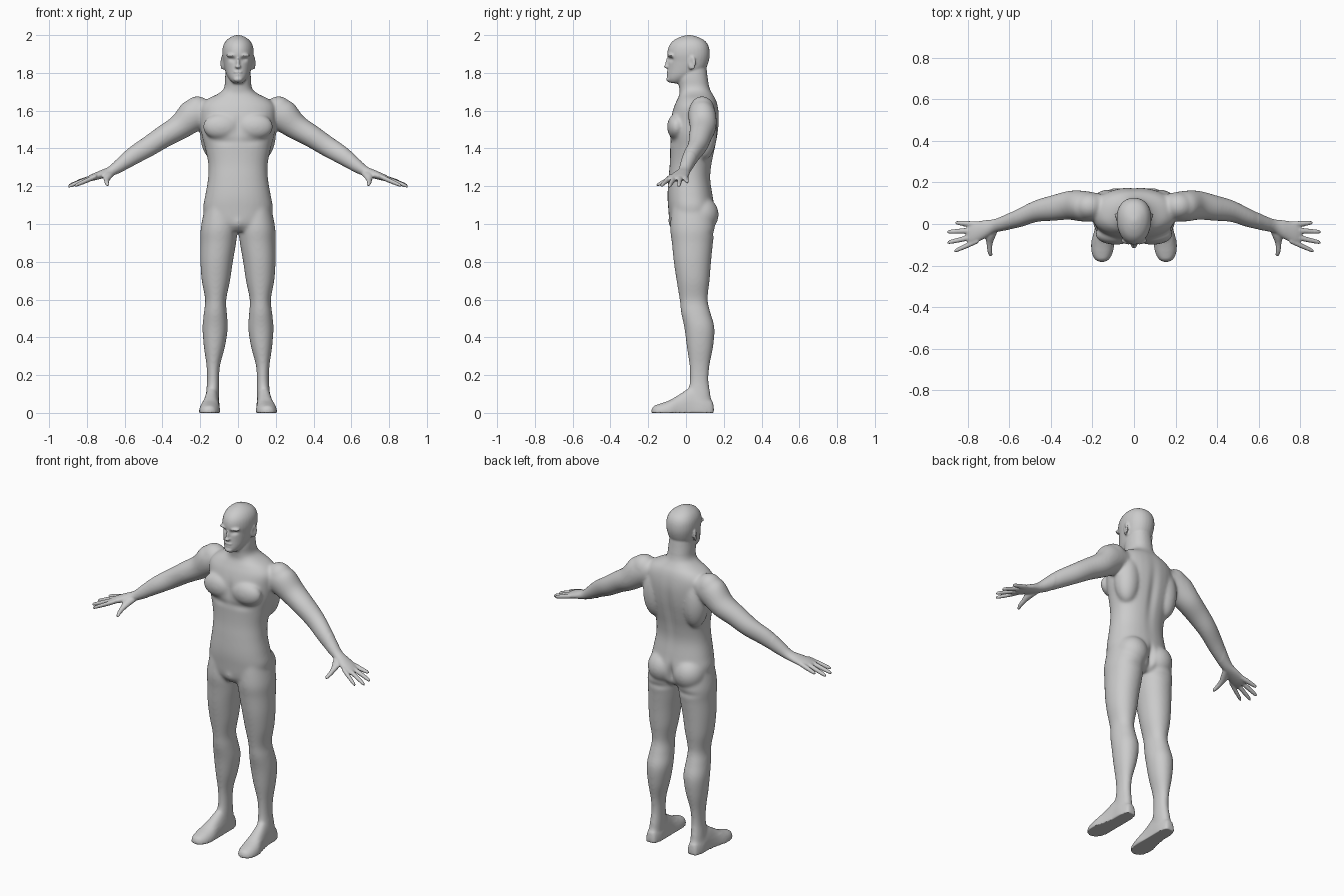
import bpy, bmesh, math
from mathutils import Vector, Matrix

X, Y, Z = Vector((1, 0, 0)), Vector((0, 1, 0)), Vector((0, 0, 1))
bm = bmesh.new()


def smooth_rows(rows, steps=5):
    """Catmull-Rom interpolation of the station rows."""
    out = []
    for i in range(len(rows) - 1):
        a, b, c, d = (rows[max(0, min(len(rows) - 1, i + k))] for k in (-1, 0, 1, 2))
        for s in range(steps):
            t = s / steps
            out.append([q + .5 * t * (r - p + t * (2 * p - 5 * q + 4 * r - w + t * (3 * (q - r) + w - p)))
                        for p, q, r, w in zip(a, b, c, d)])
    return out + [list(rows[-1])]


def loft(rows, u, v, side=1, power=2.0, egg=0.0, n=32):
    """Skin rings (cx, cy, cz, radius_u, radius_v) into a closed tube."""
    rings = []
    for cx, cy, cz, a, b in smooth_rows(rows):
        ring = []
        for k in range(n):
            t = 2 * math.pi * k / n
            c, s = math.cos(t), math.sin(t)
            c2 = math.copysign(abs(c) ** (2 / power), c) * (1 + egg * s)
            s2 = math.copysign(abs(s) ** (2 / power), s)
            p = Vector((cx, cy, cz)) + u * (abs(a) * c2) + v * (abs(b) * s2)
            ring.append(bm.verts.new((p.x * side, p.y, max(p.z, 0))))
        rings.append(ring)
    for r0, r1 in zip(rings, rings[1:]):
        for k in range(n):
            bm.faces.new((r0[k], r0[(k + 1) % n], r1[(k + 1) % n], r1[k]))
    bm.faces.new(rings[0])
    bm.faces.new(rings[-1][::-1])


def upright(rows, **kw):
    """Loft from rows (z, centre x, half width, front y, back y)."""
    loft([(cx, (f + b) / 2, z, rx, (b - f) / 2) for z, cx, rx, f, b in rows], X, Y, **kw)


def blob(pos, radii, side=1, tilt=0):
    m = (Matrix.Translation((pos[0] * side, pos[1], pos[2])) @ Matrix.Rotation(tilt * side, 4, 'Z')
         @ Matrix.Diagonal((*radii, 1)))
    bmesh.ops.create_uvsphere(bm, u_segments=32, v_segments=20, radius=1, matrix=m)


# Torso and neck
upright([(.96, 0, .08, -.06, .11), (1.0, 0, .16, -.085, .145), (1.08, 0, .184, -.094, .152),
         (1.15, 0, .174, -.098, .142), (1.24, 0, .159, -.093, .13), (1.32, 0, .158, -.086, .138),
         (1.40, 0, .174, -.084, .155), (1.48, 0, .194, -.086, .17), (1.56, 0, .2, -.08, .176),
         (1.62, 0, .2, -.064, .17), (1.66, 0, .165, -.046, .158), (1.69, 0, .105, -.034, .14),
         (1.72, 0, .074, -.036, .125), (1.78, 0, .068, -.042, .114), (1.86, 0, .06, -.03, .105)], power=2.25)
blob((0, -.058, 1.015), (.042, .036, .045))

# Head and face
upright([(1.745, 0, .025, -.085, -.03), (1.765, 0, .044, -.099, .02), (1.79, 0, .06, -.099, .07),
         (1.82, 0, .07, -.096, .103), (1.86, 0, .078, -.094, .12), (1.90, 0, .083, -.099, .126),
         (1.94, 0, .079, -.091, .12), (1.97, 0, .063, -.068, .1), (1.99, 0, .037, -.032, .063),
         (2.0, 0, .01, .005, .025)], power=2.15, egg=.1)
blob((0, -.096, 1.852), (.009, .014, .03))
blob((0, -.1, 1.833), (.016, .017, .01))
blob((0, -.091, 1.803), (.024, .013, .007))
blob((0, -.089, 1.791), (.021, .013, .007))
blob((0, -.09, 1.766), (.024, .015, .014))

for side in (1, -1):
    # Muscle masses, brow and ear
    blob((.088, -.05, 1.515), (.098, .05, .07), side)
    blob((.13, .095, 1.49), (.072, .07, .15), side)
    blob((.215, .085, 1.597), (.075, .068, .08), side)
    blob((.085, .083, 1.05), (.09, .09, .095), side)
    blob((.036, -.082, 1.893), (.028, .016, .009), side, .3)
    blob((.083, .03, 1.853), (.008, .023, .037), side, -.35)

    # Leg
    upright([(1.09, .095, .08, -.075, .135), (.98, .1, .097, -.084, .152), (.9, .104, .094, -.075, .143),
             (.8, .113, .086, -.065, .133), (.7, .117, .075, -.05, .125), (.6, .118, .056, -.034, .115),
             (.53, .12, .061, -.026, .13), (.45, .121, .067, -.009, .151), (.35, .125, .056, .004, .144),
             (.25, .131, .036, .018, .125), (.17, .132, .032, .02, .12), (.1, .135, .035, .01, .13),
             (.04, .138, .036, .02, .135)], side=side, power=2.1)

    # Foot
    loft([(cx, y, 0, rx, h) for y, cx, rx, h in
          [(.147, .137, .016, .03), (.135, .137, .031, .07), (.09, .138, .041, .1), (.03, .139, .042, .135),
           (-.03, .144, .047, .102), (-.09, .15, .056, .066), (-.14, .153, .05, .048),
           (-.17, .154, .034, .036), (-.182, .154, .014, .018)]], X, Z, side, 2.3)

    # Arm and palm
    loft([(.14, .08, 1.61, .06, .06), (.235, .085, 1.577, .074, .085), (.31, .09, 1.513, .07, .068),
          (.39, .077, 1.465, .062, .06), (.47, .062, 1.413, .053, .055), (.55, .03, 1.364, .046, .049),
          (.62, .006, 1.314, .037, .037), (.67, -.009, 1.281, .033, .027), (.72, -.026, 1.263, .044, .023),
          (.77, -.042, 1.246, .052, .018), (.8, -.05, 1.235, .045, .012)],
         Y, Vector((.54, 0, .84)), side)

    # Fingers: base y, base x, tip x, tip y, tip z
    for by, bx, tx, ty, tz in [(-.002, .75, .86, .006, 1.222), (-.03, .76, .9, -.038, 1.202),
                               (-.058, .76, .9, -.09, 1.198), (-.08, .75, .867, -.132, 1.202)]:
        base, tip = Vector((bx, by, 1.252)), Vector((tx, ty, tz))
        loft([(*base.lerp(tip, t), r, r) for t, r in
              [(0, .013), (.3, .0135), (.6, .0125), (.9, .01), (.97, .007), (1, .003)]], Y, Z, side, n=16)

    # Thumb
    loft([(.67, -.02, 1.272, .02, .018), (.69, -.06, 1.253, .024, .019), (.695, -.095, 1.233, .015, .015),
          (.694, -.13, 1.218, .012, .012), (.69, -.15, 1.208, .009, .009), (.69, -.157, 1.205, .003, .003)],
         X, Z, side, n=16)

# Fuse everything into one skin
bmesh.ops.recalc_face_normals(bm, faces=bm.faces)
mesh = bpy.data.meshes.new("body")
bm.to_mesh(mesh)
bm.free()
body = bpy.data.objects.new("body", mesh)
bpy.context.collection.objects.link(body)
bpy.context.view_layer.objects.active = body
body.select_set(True)


def apply(kind, **settings):
    mod = body.modifiers.new(kind.title(), kind)
    for key, value in settings.items():
        setattr(mod, key, value)
    bpy.ops.object.modifier_apply(modifier=mod.name)


apply('REMESH', mode='VOXEL', voxel_size=.0055, use_smooth_shade=True)

# Soften the joints of trunk and limbs, keeping face, hands and feet crisp
trunk = body.vertex_groups.new(name="trunk")
trunk.add([v.index for v in body.data.vertices
           if abs(v.co.x) < .6 and .06 < v.co.z < 1.75], 1, 'REPLACE')
apply('SMOOTH', factor=.5, iterations=35, vertex_group="trunk")

# Dents (centre, radii, push), mirrored when off centre
dents = [((.033, -.088, 1.872), (.02, .03, .011), (0, .013, 0)),      # eye sockets
         ((.1, .027, 1.855), (.02, .011, .02), (-.007, 0, 0)),        # ears
         ((0, -.1, 1.797), (.024, .02, .004), (0, .004, 0)),          # mouth
         ((.085, -.1, 1.435), (.07, .04, .02), (0, .008, 0)),         # under the chest
         ((0, -.1, 1.52), (.018, .05, .06), (0, .006, 0)),            # breastbone
         ((0, .17, 1.4), (.025, .06, .17), (0, -.01, 0)),             # spine
         ((0, .16, 1.03), (.016, .07, .06), (0, -.022, 0)),           # between the buttocks
         ((.09, .14, .95), (.07, .04, .018), (0, -.006, 0))]          # under the buttocks
for c, r, push in dents:
    for s in ((1, -1) if c[0] else (1,)):
        for v in body.data.vertices:
            q = sum(((p - k) / w) ** 2 for p, k, w in zip(v.co, (c[0] * s, c[1], c[2]), r))
            if q < 9:
                v.co += Vector((push[0] * s, push[1], push[2])) * math.exp(-q)
apply('SMOOTH', factor=.5, iterations=3)
bpy.ops.object.shade_smooth()
